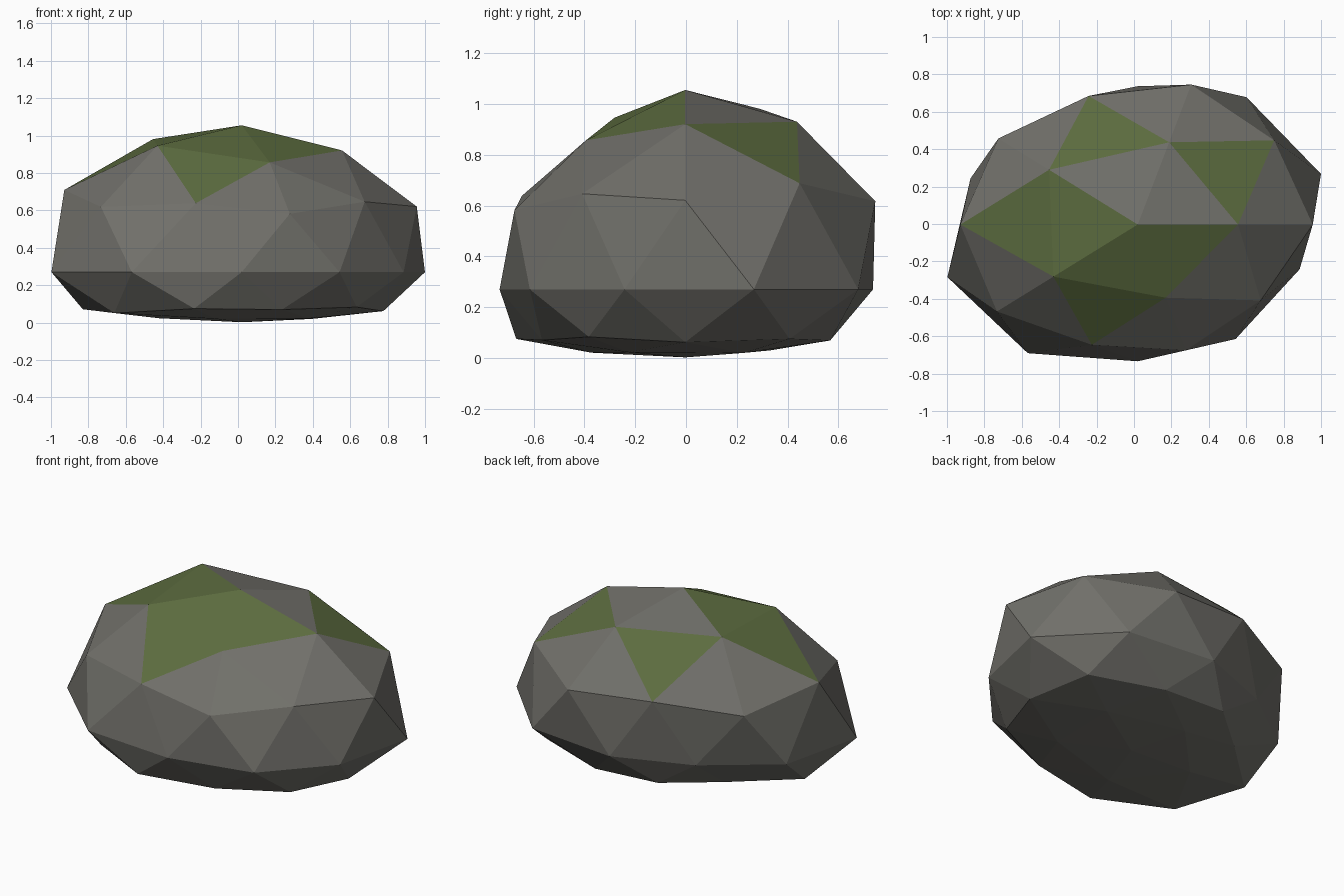
import bpy
import bmesh
import math

if "Cube" in bpy.data.objects:
    bpy.data.objects.remove(bpy.data.objects["Cube"], do_unlink=True)


def flat_material(name, colour):
    mat = bpy.data.materials.new(name)
    mat.use_nodes = True
    mat.diffuse_color = colour
    shader = mat.node_tree.nodes["Principled BSDF"]
    shader.inputs["Base Color"].default_value = colour
    shader.inputs["Roughness"].default_value = 0.9
    return mat


# Bulge of the boulder on each ring: unit height, first azimuth, radius factors
RINGS = [
    (1.0, 0, [1.047]),
    (0.851, 0, [1.02, 1.035, 1.115, 1.06, 0.92]),
    (0.526, 36, [1.06, 1.0, 1.115, 0.935, 0.955]),
    (0.447, 0, [1.046, 1.035, 1.03, 1.04, 0.93]),
    (0.0, 18, [1.03, 0.99, 0.87, 0.81, 0.94, 1.07, 1.0, 0.86, 0.89, 0.91]),
    (-0.447, 36, [0.92, 0.78, 0.95, 0.92, 0.85]),
    (-0.526, 0, [0.89, 0.83, 0.74, 0.99, 0.82]),
    (-0.851, 36, [0.88, 0.78, 0.84, 0.87, 0.85]),
    (-1.0, 0, [1.0]),
]
WAIST = 0.27


def sector(co, start, count):
    azimuth = math.degrees(math.atan2(co.y, co.x))
    return round((azimuth - start) * count / 360) % count


def bulge(co):
    level, start, factors = min(RINGS, key=lambda ring: abs(ring[0] - co.z))
    return factors[sector(co, start, len(factors))]


def is_mossy(centre):
    # The crown has moss on three sectors, the collar round it on four
    side = sector(centre, 36, 5)
    if centre.z > 0.85:
        return side in (2, 3, 4)
    return centre.z > 0.68 and side != 4


def shape(co):
    # Domed above the waist, flattened below it
    p = co * bulge(co)
    if p.z > 0:
        z = WAIST + 0.75 * p.z
    else:
        z = WAIST - 0.285 * (1 - math.exp(2.8 * p.z))
    return (p.x + 0.02, p.y * 0.85 - 0.003, z)


# Faceted boulder with moss patches
bm = bmesh.new()
bmesh.ops.create_icosphere(bm, subdivisions=2, radius=1)
for face in bm.faces:
    face.smooth = False
    face.material_index = int(is_mossy(face.calc_center_median()))
for vert in bm.verts:
    vert.co = shape(vert.co)

mesh = bpy.data.meshes.new("mossy_boulder")
bm.to_mesh(mesh)
bm.free()
mesh.materials.append(flat_material("stone_grey", (0.165, 0.162, 0.145, 1)))
mesh.materials.append(flat_material("moss_green", (0.108, 0.15, 0.05, 1)))
boulder = bpy.data.objects.new("mossy_boulder", mesh)
bpy.context.collection.objects.link(boulder)
